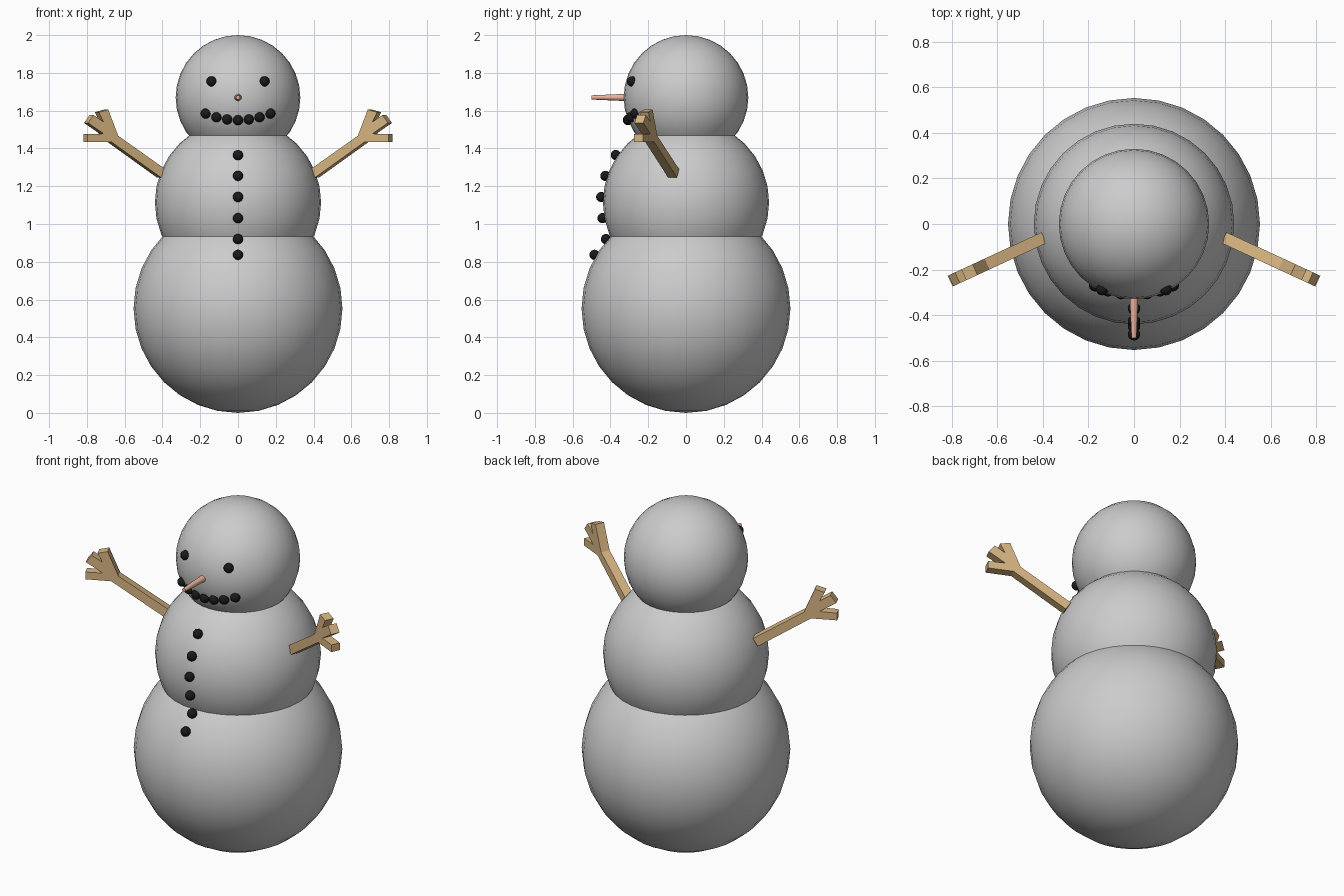
import bpy, bmesh, math
from mathutils import Vector

if "Cube" in bpy.data.objects:
    bpy.data.objects.remove(bpy.data.objects["Cube"])


def material(name, color):
    m = bpy.data.materials.new(name)
    m.diffuse_color = (*color, 1)
    m.use_nodes = True
    m.node_tree.nodes["Principled BSDF"].inputs["Base Color"].default_value = m.diffuse_color
    return m


COAL = material("coal", (0.01, 0.01, 0.01))
WOOD = material("wood", (0.68, 0.46, 0.22))
CARROT = material("carrot", (0.85, 0.45, 0.34))


def ball(name, loc, r, seg=32, rings=16, mat=None):
    bpy.ops.mesh.primitive_uv_sphere_add(segments=seg, ring_count=rings, radius=r, location=loc)
    ob = bpy.context.object
    ob.name = name
    bpy.ops.object.shade_smooth()
    if mat:
        ob.data.materials.append(mat)
    return ob


# Stacked snowballs: name, centre height, radius
SNOW = [("base_ball", 0.553, 0.553), ("middle_ball", 1.114, 0.44), ("head_ball", 1.67, 0.33)]
for name, z, r in SNOW:
    ball(name, (0, 0, z), r)


def coal(name, x, z, proud, balls):
    # Coal lump seated on the front of whichever snowball sticks out furthest
    y = max(math.sqrt(max(r * r - x * x - (z - c) ** 2, 0)) for _, c, r in balls)
    ball(name, (x, -y - proud, z), 0.027, 16, 10, COAL)


# Eyes, mouth and buttons
for s in (-1, 1):
    coal("eye", s * 0.14, 1.755, 0, SNOW[2:])
for i in range(-3, 4):
    coal("mouth_coal", i * 0.057, 1.55 + 0.0039 * i * i, 0, SNOW[2:])
for z in (1.365, 1.255, 1.143, 1.031, 0.92, 0.837):
    coal("button", 0, z, 0.01, SNOW[:2])

# Blunt nose pointing to the front
bpy.ops.mesh.primitive_cone_add(vertices=16, radius1=0.02, radius2=0.011, depth=0.2,
                                location=(0, -0.4, 1.67), rotation=(math.pi / 2, 0, 0))
nose = bpy.context.object
nose.name = "nose"
nose.data.materials.append(CARROT)
bpy.ops.object.shade_smooth_by_angle(angle=math.radians(40))

# Three-fingered stick arm outline (x, z), lying in a plane swept forward
ARM = [(0.395, 1.29), (0.42, 1.247), (0.68, 1.434), (0.807, 1.434), (0.807, 1.476),
       (0.722, 1.478), (0.804, 1.535), (0.775, 1.577), (0.722, 1.54), (0.747, 1.592),
       (0.698, 1.606), (0.645, 1.467)]
HALF = Vector((0.42, 0.907, 0)) * 0.026


def arm(name, side):
    bm = bmesh.new()
    pts = [Vector((x, -0.06 - (x - 0.395) * 0.463, z)) - HALF for x, z in ARM]
    face = bm.faces.new([bm.verts.new(p) for p in pts])
    ext = bmesh.ops.extrude_face_region(bm, geom=[face], use_keep_orig=True)["geom"]
    bmesh.ops.translate(bm, vec=HALF * 2, verts=[v for v in ext if isinstance(v, bmesh.types.BMVert)])
    for v in bm.verts:
        v.co.x *= side
    bmesh.ops.recalc_face_normals(bm, faces=bm.faces)
    me = bpy.data.meshes.new(name)
    bm.to_mesh(me)
    bm.free()
    me.materials.append(WOOD)
    bpy.context.collection.objects.link(bpy.data.objects.new(name, me))


arm("right_arm", 1)
arm("left_arm", -1)
